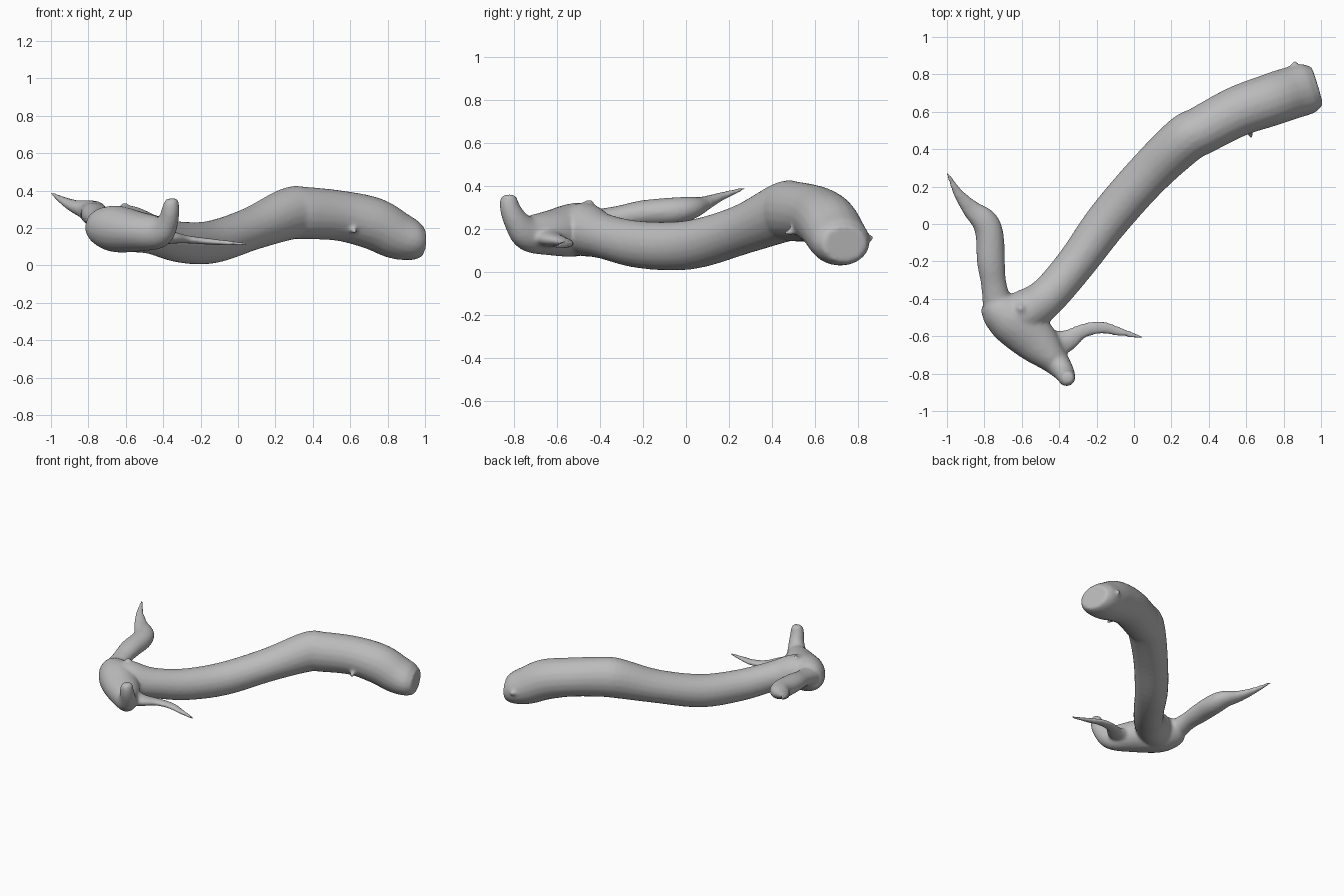
import bpy, bmesh, math
from mathutils import Vector

cube = bpy.data.objects.get("Cube")
if cube:
    bpy.data.objects.remove(cube, do_unlink=True)

SIDES, STEPS = 20, 5


def smooth_path(rows):
    """Catmull-Rom through rows of x, y, z, half width, half height."""
    padded = [rows[0]] + list(rows) + [rows[-1]]
    out = []
    for a, b, c, d in zip(padded, padded[1:], padded[2:], padded[3:]):
        for step in range(STEPS):
            t = step / STEPS
            out.append([q + t * (r - p + t * (2 * p - 5 * q + 4 * r - s + t * (3 * (q - r) + s - p))) / 2
                        for p, q, r, s in zip(a, b, c, d)])
    out.append(list(rows[-1]))
    return out


def sweep(bm, rows):
    """Add a closed limb with an elliptical section along the path."""
    path = smooth_path(rows)
    points = [Vector(row[:3]) for row in path]
    last = len(points) - 1
    rings = []
    for i, row in enumerate(path):
        along = (points[min(i + 1, last)] - points[max(i - 1, 0)]).normalized()
        side = along.cross(Vector((0, 0, 1))).normalized()
        up = side.cross(along)
        ring = []
        for k in range(SIDES):
            angle = math.tau * k / SIDES
            ring.append(bm.verts.new(points[i] + side * math.cos(angle) * max(row[3], 0.008)
                                     + up * math.sin(angle) * max(row[4], 0.008)))
        rings.append(ring)
    for low, high in zip(rings, rings[1:]):
        for k in range(SIDES):
            n = (k + 1) % SIDES
            bm.faces.new((low[k], low[n], high[n], high[k]))
    bm.faces.new(rings[0][::-1])
    bm.faces.new(rings[-1])


# Long winding trunk, from the fork to the blunt cut end
trunk = [
    (-.67, -.5, .2, .11, .11), (-.58, -.47, .195, .12, .125),
    (-.46, -.385, .165, .105, .105), (-.31, -.21, .125, .105, .11),
    (-.14, .02, .125, .115, .115), (.07, .26, .195, .12, .115),
    (.27, .45, .275, .13, .14), (.36, .5, .28, .13, .14),
    (.55, .6, .265, .135, .135), (.72, .66, .225, .14, .14),
    (.84, .7, .165, .14, .13), (.93, .725, .135, .135, .11),
    (.98, .74, .13, .105, .085),
]
# Thick fork ending in an upturned knob
fork = [
    (-.79, -.42, .22, .055, .06), (-.74, -.45, .21, .1, .1),
    (-.65, -.515, .195, .13, .125), (-.52, -.63, .18, .118, .105),
    (-.42, -.735, .18, .075, .085), (-.375, -.79, .235, .055, .06),
    (-.36, -.82, .3, .047, .047), (-.355, -.825, .345, .04, .035),
    (-.355, -.826, .358, .022, .02),
]
# Long twig with a swollen middle and pointed tip
back_twig = [
    (-.73, -.43, .22, .08, .07), (-.75, -.32, .25, .068, .055),
    (-.765, -.2, .27, .075, .062), (-.772, -.06, .28, .075, .065),
    (-.8, .015, .295, .07, .055), (-.87, .08, .315, .05, .035),
    (-.94, .165, .35, .027, .02), (-1.0, .275, .388, .008, .008),
]
# Thin flattened twig
front_twig = [
    (-.45, -.65, .16, .08, .055), (-.36, -.625, .15, .06, .035),
    (-.28, -.575, .14, .04, .022), (-.18, -.553, .13, .035, .018),
    (-.08, -.575, .122, .025, .014), (.045, -.607, .115, .008, .008),
]
# Small bark nubs: start and end of each
nubs = [
    ((-.6, -.46, .28), (-.61, -.445, .335), .06),
    ((.85, .77, .16), (.86, .87, .155), .055),
    ((.3, .46, .36), (.31, .49, .425), .08),
    ((.61, .52, .2), (.63, .46, .175), .025),
]

bm = bmesh.new()
for limb in (trunk, fork, back_twig, front_twig):
    sweep(bm, limb)
for start, end, radius in nubs:
    sweep(bm, [(*start, radius, radius), (*end, .01, .01)])
bmesh.ops.recalc_face_normals(bm, faces=bm.faces)
mesh = bpy.data.meshes.new("branch")
bm.to_mesh(mesh)
bm.free()

branch = bpy.data.objects.new("branch", mesh)
bpy.context.collection.objects.link(branch)
bpy.context.view_layer.objects.active = branch
branch.select_set(True)

# Fuse the limbs into one skin and soften the joints
remesh = branch.modifiers.new("fuse", 'REMESH')
remesh.mode = 'VOXEL'
remesh.voxel_size = 0.011
remesh.use_smooth_shade = True
soften = branch.modifiers.new("soften", 'SMOOTH')
soften.factor = 0.5
soften.iterations = 6

grey = bpy.data.materials.new("grey bark")
grey.use_nodes = True
colour = (0.5, 0.5, 0.5, 1)
grey.diffuse_color = colour
bsdf = next(n for n in grey.node_tree.nodes if n.type == 'BSDF_PRINCIPLED')
bsdf.inputs["Base Color"].default_value = colour
mesh.materials.append(grey)
for face in mesh.polygons:
    face.use_smooth = True
